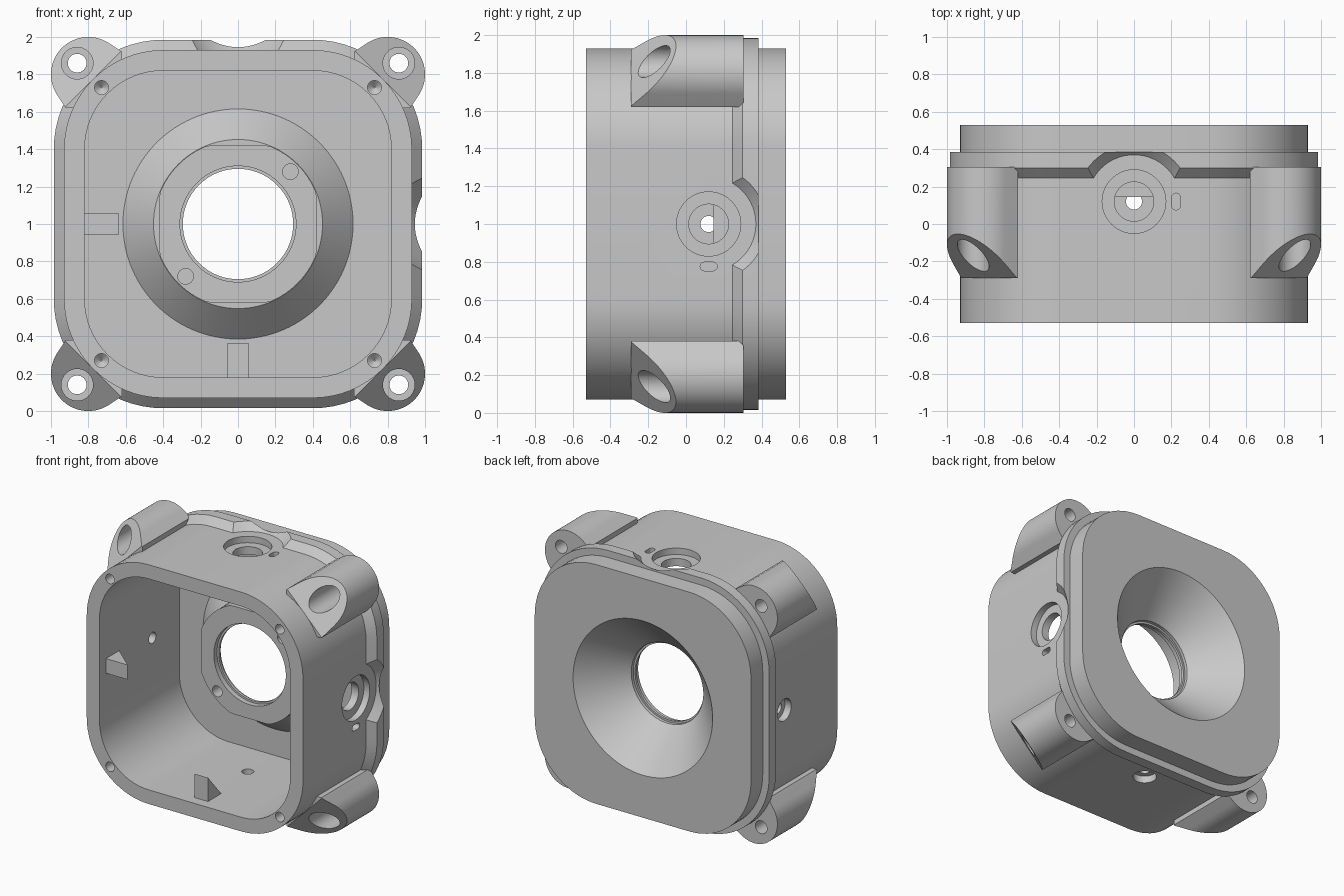
import bpy, bmesh
from math import cos, sin, pi, sqrt

if "Cube" in bpy.data.objects:
    bpy.data.objects.remove(bpy.data.objects["Cube"], do_unlink=True)

grey = bpy.data.materials.new("plain grey")
grey.use_nodes = True
COLOUR = (0.58, 0.58, 0.58, 1)
grey.diffuse_color = COLOUR
grey.node_tree.nodes["Principled BSDF"].inputs["Base Color"].default_value = COLOUR

# Local (u, v, height) to world, with the housing centre at the origin
ALONG_Y = lambda u, v, h: (u, h, v)
TOP = lambda u, v, h: (u, v, h)
RIGHT = lambda u, v, h: (h, v, -u)
BOTTOM = lambda u, v, h: (u, v, -h)
LEFT = lambda u, v, h: (-h, v, u)


def circle(r, cu=0, cv=0, n=64):
    return [(cu + r * cos(2 * pi * i / n), cv + r * sin(2 * pi * i / n)) for i in range(n)]


def rounded_square(half, r, n=16):
    pts = []
    for q, (su, sv) in enumerate([(1, 1), (-1, 1), (-1, -1), (1, -1)]):
        for i in range(n + 1):
            a = pi / 2 * (q + i / n)
            pts.append((su * (half - r) + r * cos(a), sv * (half - r) + r * sin(a)))
    return pts


def solid(name, sections, place=ALONG_Y, slice_plane=None):
    """Closed loft through (outline, height) sections."""
    bm = bmesh.new()
    rings = [[bm.verts.new(place(u, v, h)) for u, v in pts] for pts, h in sections]
    for a, b in zip(rings, rings[1:]):
        for i in range(len(a)):
            j = (i + 1) % len(a)
            bm.faces.new((a[i], a[j], b[j], b[i]))
    bm.faces.new(rings[0])
    bm.faces.new(rings[-1])
    if slice_plane:
        co, no = slice_plane
        sliced = bmesh.ops.bisect_plane(bm, geom=bm.verts[:] + bm.edges[:] + bm.faces[:],
                                        plane_co=co, plane_no=no, clear_inner=True)
        edges = [e for e in sliced["geom_cut"] if isinstance(e, bmesh.types.BMEdge)]
        bmesh.ops.holes_fill(bm, edges=edges, sides=0)
    bmesh.ops.recalc_face_normals(bm, faces=bm.faces)
    mesh = bpy.data.meshes.new(name)
    bm.to_mesh(mesh)
    bm.free()
    mesh.materials.append(grey)
    ob = bpy.data.objects.new(name, mesh)
    bpy.context.collection.objects.link(ob)
    return ob


def volume(mesh):
    bm = bmesh.new()
    bm.from_mesh(mesh)
    result = bm.calc_volume(signed=True)
    bm.free()
    return result


def combine(base, other, operation):
    """Boolean that keeps the first result whose volume change makes sense."""
    sign = 1 if operation == 'UNION' else -1
    for solver in ('MANIFOLD', 'EXACT'):
        mod = base.modifiers.new("join", 'BOOLEAN')
        mod.operation, mod.object, mod.solver = operation, other, solver
        bpy.context.view_layer.update()
        shaped = base.evaluated_get(bpy.context.evaluated_depsgraph_get())
        mesh = bpy.data.meshes.new_from_object(shaped)
        base.modifiers.remove(mod)
        change = sign * (volume(mesh) - volume(base.data))
        if 0.000001 < change < 1.01 * abs(volume(other.data)):
            base.data = mesh
            break
    bpy.data.objects.remove(other, do_unlink=True)


def add(base, other):
    combine(base, other, 'UNION')


def cut(base, other):
    combine(base, other, 'DIFFERENCE')


def bore(base, steps, cu=0, cv=0, place=ALONG_Y, n=64):
    """Turned hole given as (radius, height) steps."""
    cut(base, solid("bore", [(circle(r, cu, cv, n), h) for r, h in steps], place))


# Chamfered flange, relieved around the two ports
flange = solid("flange", [(rounded_square(0.92, 0.52), 0.235),
                          (rounded_square(0.985, 0.585), 0.30),
                          (rounded_square(0.985, 0.585), 0.385)])
PORT_Y = 0.12
for side in (TOP, RIGHT):
    bore(flange, [(0.22, 0.90), (0.37, 1.05)], 0, PORT_Y, side)

# Main shell
body_outline = rounded_square(0.93, 0.53)
housing = solid("housing", [(body_outline, -0.53), (body_outline, 0.53)])
add(housing, flange)

# Corner lugs with slanted front ends
K = 1 / sqrt(2)
for sx in (-1, 1):
    for sz in (-1, 1):
        arc = [(0.8 + 0.2 * cos(a), 0.8 + 0.2 * sin(a))
               for a in [pi * (-0.19 + 0.88 * i / 32) for i in range(33)]]
        outline = [(0.62, 0.62), (0.92, 0.62)] + arc + [(0.62, 0.92)]
        outline = [(sx * u, sz * v) for u, v in outline]
        lug = solid("lug", [(outline, -0.29), (outline, 0.305)], ALONG_Y,
                    ((sx * 0.774, -0.29, sz * 0.774), (-K * sx, 1, -K * sz)))
        add(housing, lug)

# Open front cavity
cavity_outline = rounded_square(0.82, 0.42)
cut(housing, solid("cavity", [(cavity_outline, -0.6), (cavity_outline, 0.45)]))

# Raised boss: cone base and round block with four flats
FLAT = 0.42
block = [(max(-FLAT, min(FLAT, u)), max(-FLAT, min(FLAT, v))) for u, v in circle(0.45, n=96)]
add(housing, solid("boss_cone", [(circle(0.645, n=96), 0.48), (circle(0.452, n=96), 0.285)]))
add(housing, solid("boss_block", [(block, 0.145), (block, 0.32)]))

# Rear horn, throat and front counterbore
bore(housing, [(0.31, 0.1), (0.31, 0.185), (0.295, 0.185), (0.295, 0.205),
               (0.31, 0.205), (0.31, 0.23), (0.60, 0.53), (0.63, 0.56)], n=96)

# Small boss holes
for s in (-1, 1):
    bore(housing, [(0.042, 0.1), (0.042, 0.24)], s * 0.28, s * 0.28, n=32)

# Lug bolt holes and front screw holes
for sx in (-1, 1):
    for sz in (-1, 1):
        bore(housing, [(0.085, -0.4), (0.085, 0.17), (0.05, 0.17), (0.05, 0.35)],
             sx * 0.86, sz * 0.86, n=32)
        bore(housing, [(0.037, -0.6), (0.037, -0.36), (0.004, -0.33)],
             sx * 0.73, sz * 0.73, n=32)

# Stepped ports with a locating slot beside each
for side in (TOP, RIGHT):
    bore(housing, [(0.17, 1.0), (0.17, 0.88), (0.105, 0.88), (0.105, 0.75)], 0, PORT_Y, side)
    slot = [(0.225 + 0.023 * cos(a + half * pi), PORT_Y + 0.022 * (1 - 2 * half) + 0.023 * sin(a + half * pi))
            for half in (0, 1) for a in [pi * j / 8 for j in range(9)]]
    cut(housing, solid("slot", [(slot, 0.88), (slot, 1.0)], side))

# Small counterbored holes on the opposite walls
for side in (BOTTOM, LEFT):
    bore(housing, [(0.085, 1.0), (0.085, 0.875), (0.043, 0.875), (0.043, 0.75)],
         0, PORT_Y, side, 32)

# Wedge catches inside the floor and one wall
wedge = [(-0.45, -0.84), (-0.45, -0.635), (-0.27, -0.84)]
for place in (lambda u, v, h: (h, u, v), lambda u, v, h: (v, u, h)):
    add(housing, solid("catch", [(wedge, -0.057), (wedge, 0.057)], place))

# Stand on the ground and shade
for v in housing.data.vertices:
    v.co.z += 1
bpy.ops.object.select_all(action='DESELECT')
housing.select_set(True)
bpy.context.view_layer.objects.active = housing
bpy.ops.object.shade_smooth_by_angle(angle=pi / 6)
